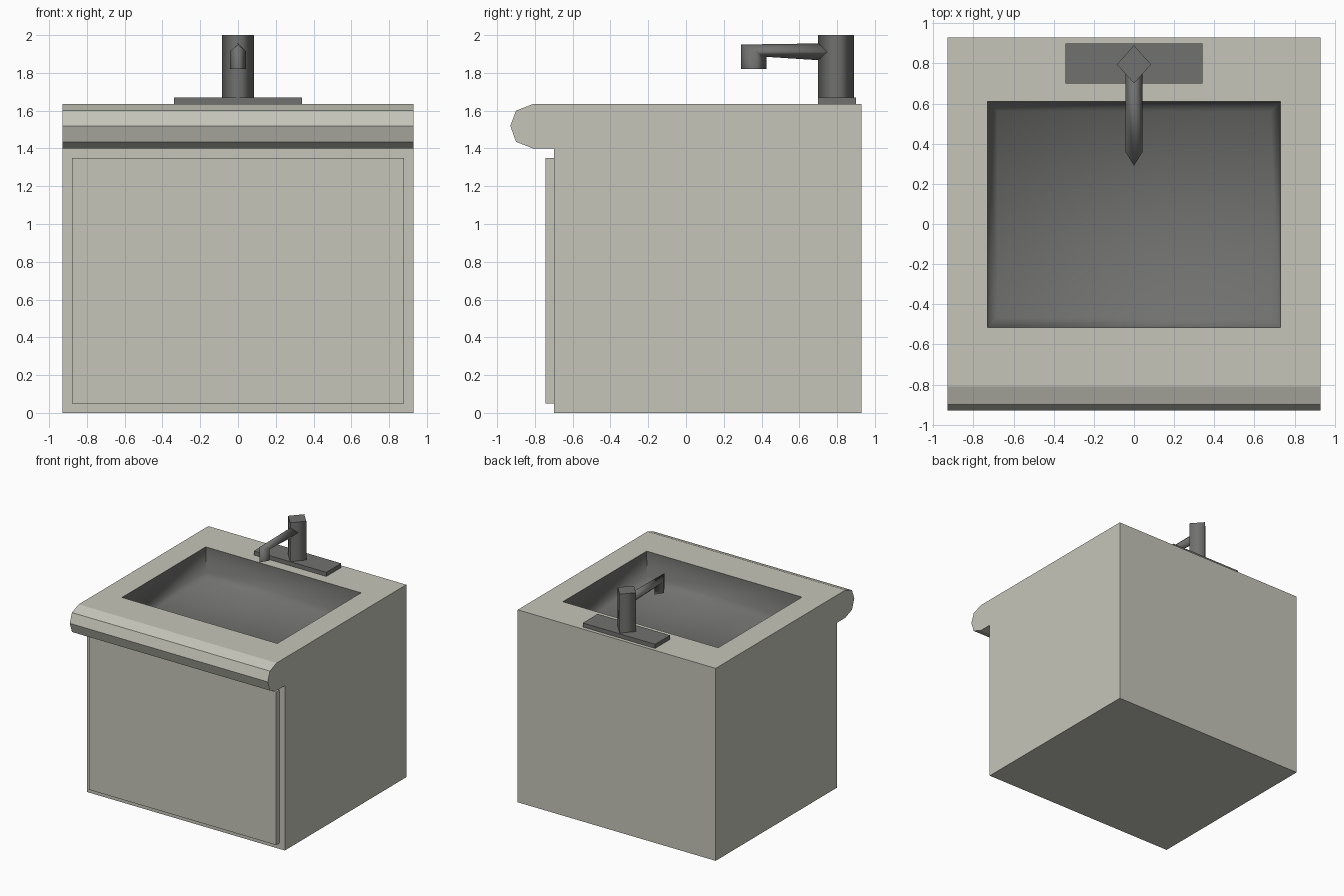
import bpy, bmesh, math

if "Cube" in bpy.data.objects:
    bpy.data.objects.remove(bpy.data.objects["Cube"])


def material(name, rgb):
    m = bpy.data.materials.new(name)
    m.diffuse_color = (*rgb, 1)
    m.use_nodes = True
    m.node_tree.nodes["Principled BSDF"].inputs["Base Color"].default_value = m.diffuse_color
    return m


STONE = material("warm_grey_cabinet", (0.56, 0.56, 0.49))
DARK = material("dark_grey_metal", (0.165, 0.165, 0.16))


def finish(bm, name, mat, smooth=None, recalc=True):
    if recalc:
        bmesh.ops.recalc_face_normals(bm, faces=bm.faces[:])
    me = bpy.data.meshes.new(name)
    bm.to_mesh(me)
    bm.free()
    me.materials.append(mat)
    ob = bpy.data.objects.new(name, me)
    bpy.context.collection.objects.link(ob)
    if smooth:
        bpy.ops.object.select_all(action='DESELECT')
        ob.select_set(True)
        bpy.context.view_layer.objects.active = ob
        bpy.ops.object.shade_smooth_by_angle(angle=math.radians(smooth))
    return ob


def loft(rings, start=True, end=True):
    bm = bmesh.new()
    vs = [[bm.verts.new(p) for p in r] for r in rings]
    n = len(vs[0])
    for a, b in zip(vs, vs[1:]):
        for i in range(n):
            j = (i + 1) % n
            bm.faces.new((a[i], a[j], b[j], b[i]))
    if start:
        bm.faces.new(vs[0])
    if end:
        bm.faces.new(vs[-1])
    return bm


def rect(x0, x1, y0, y1, z):
    return [(x0, y0, z), (x1, y0, z), (x1, y1, z), (x0, y1, z)]


def box(name, x, y0, y1, z0, z1, mat):
    finish(loft([rect(-x, x, y0, y1, z0), rect(-x, x, y0, y1, z1)]), name, mat)


TOP = 1.635
HX, HY0, HY1 = 0.73, -0.515, 0.61

# cabinet and rounded counter lip from one side profile
profile = [(-0.70, 0), (0.93, 0), (0.93, TOP), (-0.81, TOP), (-0.90, 1.60),
           (-0.93, 1.52), (-0.90, 1.435), (-0.81, 1.40), (-0.70, 1.40)]
bm = loft([[(x, y, z) for y, z in profile] for x in (-0.93, 0.93)])
bmesh.ops.recalc_face_normals(bm, faces=bm.faces[:])

# basin opening in the counter
top = next(f for f in bm.faces if f.normal.z > 0.99)
bmesh.ops.inset_region(bm, faces=[top], thickness=0.2)
for v in top.verts:
    v.co.x = math.copysign(HX, v.co.x)
    v.co.y = HY1 if v.co.y > 0 else HY0
bmesh.ops.delete(bm, geom=[top], context='FACES_ONLY')
finish(bm, "cabinet", STONE, recalc=False)

# front door panel
box("door_panel", 0.88, -0.745, -0.70, 0.05, 1.35, STONE)

# basin
rings = [rect(-HX + d, HX - d, HY0 + d, HY1 - d, z)
         for d, z in ((0, TOP), (0.005, 1.43), (0.05, 1.37))]
finish(loft(rings, start=False), "basin", DARK, smooth=75, recalc=False)

# tap base plate
box("tap_plate", 0.34, 0.70, 0.90, TOP, 1.67, DARK)


# four-sided tap column
def diamond(z):
    return [(0, 0.70, z), (0.085, 0.795, z), (0, 0.89, z), (-0.085, 0.795, z)]


col = finish(loft([diamond(1.66), diamond(2.0)]), "tap_column", DARK)
for p in col.data.polygons:
    p.use_smooth = abs(p.normal.z) < 0.5

# spout with a mitred bend down to the nozzle
spout = finish(loft([
    [(0, 0.78, 1.957), (0.042, 0.78, 1.91), (0, 0.78, 1.862), (-0.042, 0.78, 1.91)],
    [(0, 0.29, 1.95), (0.043, 0.36, 1.915), (0, 0.425, 1.885), (-0.043, 0.36, 1.915)],
    [(0, 0.29, 1.82), (0.043, 0.36, 1.82), (0, 0.425, 1.82), (-0.043, 0.36, 1.82)],
]), "tap_spout", DARK)
for p in spout.data.polygons:
    p.use_smooth = len(p.vertices) == 4 and p.normal.z > -0.95
